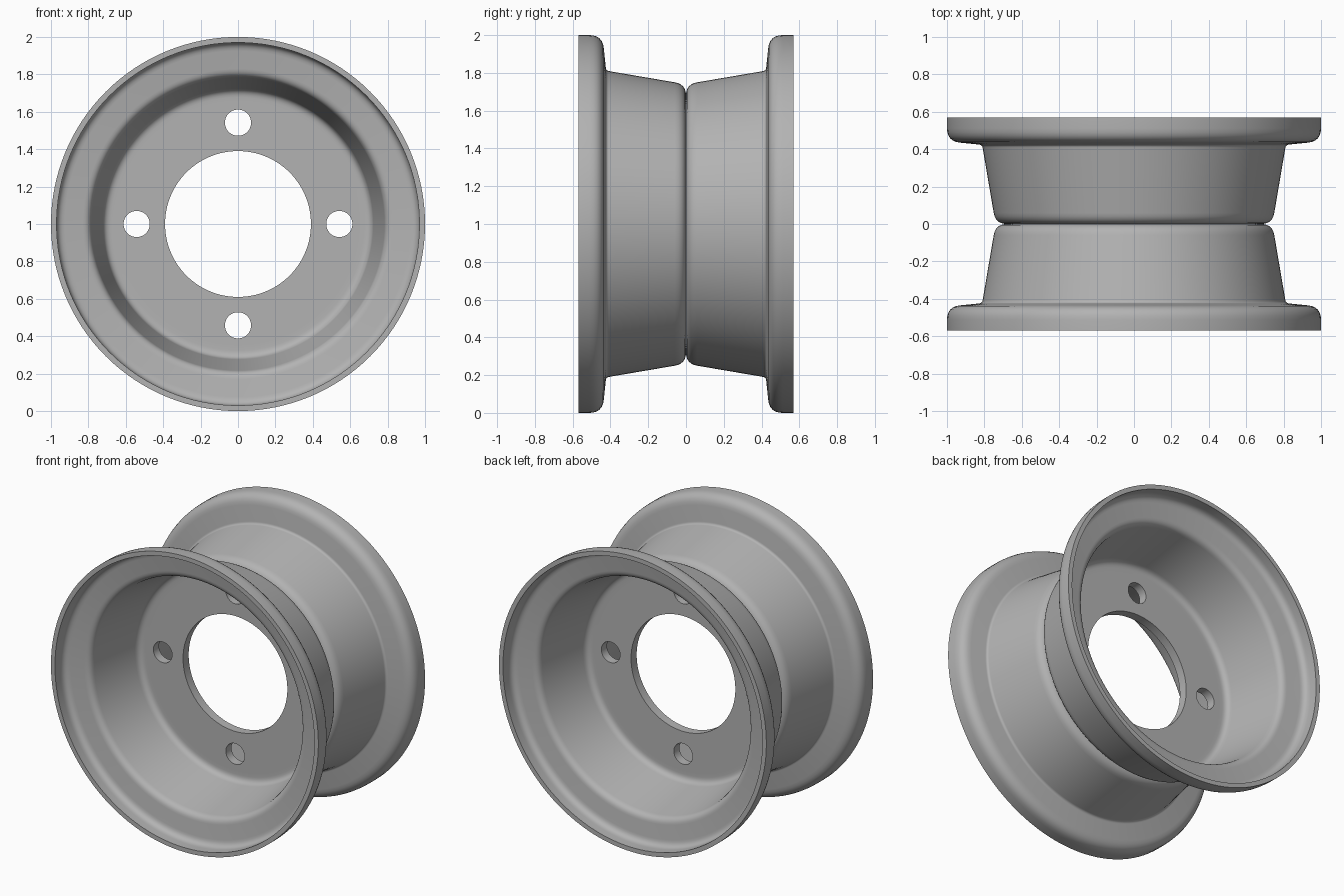
import bpy, bmesh, math
from mathutils import Vector, Matrix

cube = bpy.data.objects.get("Cube")
if cube:
    bpy.data.objects.remove(cube, do_unlink=True)

SEGMENTS = 128
CENTER = Vector((0, 0, 1))

steel = bpy.data.materials.new("grey_steel")
steel.use_nodes = True
grey = (0.45, 0.45, 0.45, 1)
steel.diffuse_color = grey
steel.node_tree.nodes["Principled BSDF"].inputs["Base Color"].default_value = grey

# Pressed sheet section: (radius, distance from mid plane, corner rounding)
SECTION = [
    (0.39, 0, 0), (0.65, 0, 0), (0.74, 0, 0.06), (0.812, 0.423, 0.015),
    (1, 0.442, 0.07), (1, 0.57, 0),
    (0.97, 0.57, 0), (0.97, 0.472, 0.045), (0.79, 0.455, 0.04),
    (0.717, 0.03, 0.04), (0.65, 0.03, 0), (0.39, 0.03, 0),
]


def rounded(section, steps=6):
    """Replace each rounded corner with a short curve."""
    points = []
    for i, (r, d, cut) in enumerate(section):
        corner = Vector((r, d))
        if not cut:
            points.append(corner)
            continue
        before = Vector(section[i - 1][:2])
        after = Vector(section[(i + 1) % len(section)][:2])
        a = corner + (before - corner).normalized() * cut
        b = corner + (after - corner).normalized() * cut
        for k in range(steps + 1):
            t = k / steps
            points.append(a * (1 - t) ** 2 + corner * 2 * t * (1 - t) + b * t * t)
    return points


def add_object(name, bm):
    mesh = bpy.data.meshes.new(name)
    bmesh.ops.recalc_face_normals(bm, faces=bm.faces)
    bm.to_mesh(mesh)
    bm.free()
    mesh.materials.append(steel)
    obj = bpy.data.objects.new(name, mesh)
    bpy.context.collection.objects.link(obj)
    return obj


def rim_half(name, side):
    """Revolve the section around the axle."""
    bm = bmesh.new()
    verts = [bm.verts.new((p.x, side * p.y, 1)) for p in rounded(SECTION)]
    edges = [bm.edges.new((v, verts[i - 1])) for i, v in enumerate(verts)]
    bmesh.ops.spin(bm, geom=verts + edges, cent=CENTER, axis=(0, 1, 0),
                   angle=math.tau, steps=SEGMENTS, use_merge=True)
    bmesh.ops.remove_doubles(bm, verts=bm.verts, dist=1e-5)
    return add_object(name, bm)


# Four bolt hole cutters in one helper
bm = bmesh.new()
for i in range(4):
    angle = i * math.pi / 2
    spot = CENTER + 0.542 * Vector((math.cos(angle), 0, math.sin(angle)))
    bmesh.ops.create_cone(bm, cap_ends=True, segments=48, radius1=0.07, radius2=0.07,
                          depth=0.3, matrix=Matrix.Translation(spot)
                          @ Matrix.Rotation(math.pi / 2, 4, "X"))
cutter = add_object("bolt_hole_cutter", bm)
cutter.hide_render = True

# Front and back halves, drilled and smoothed
for name, side in (("front_rim_half", -1), ("back_rim_half", 1)):
    half = rim_half(name, side)
    drill = half.modifiers.new("bolt_holes", "BOOLEAN")
    drill.operation = "DIFFERENCE"
    drill.solver = "EXACT"
    drill.object = cutter
    bpy.ops.object.select_all(action="DESELECT")
    half.select_set(True)
    bpy.context.view_layer.objects.active = half
    bpy.ops.object.modifier_apply(modifier=drill.name)
    bpy.ops.object.shade_smooth_by_angle(angle=math.radians(30))

bpy.data.objects.remove(cutter, do_unlink=True)
